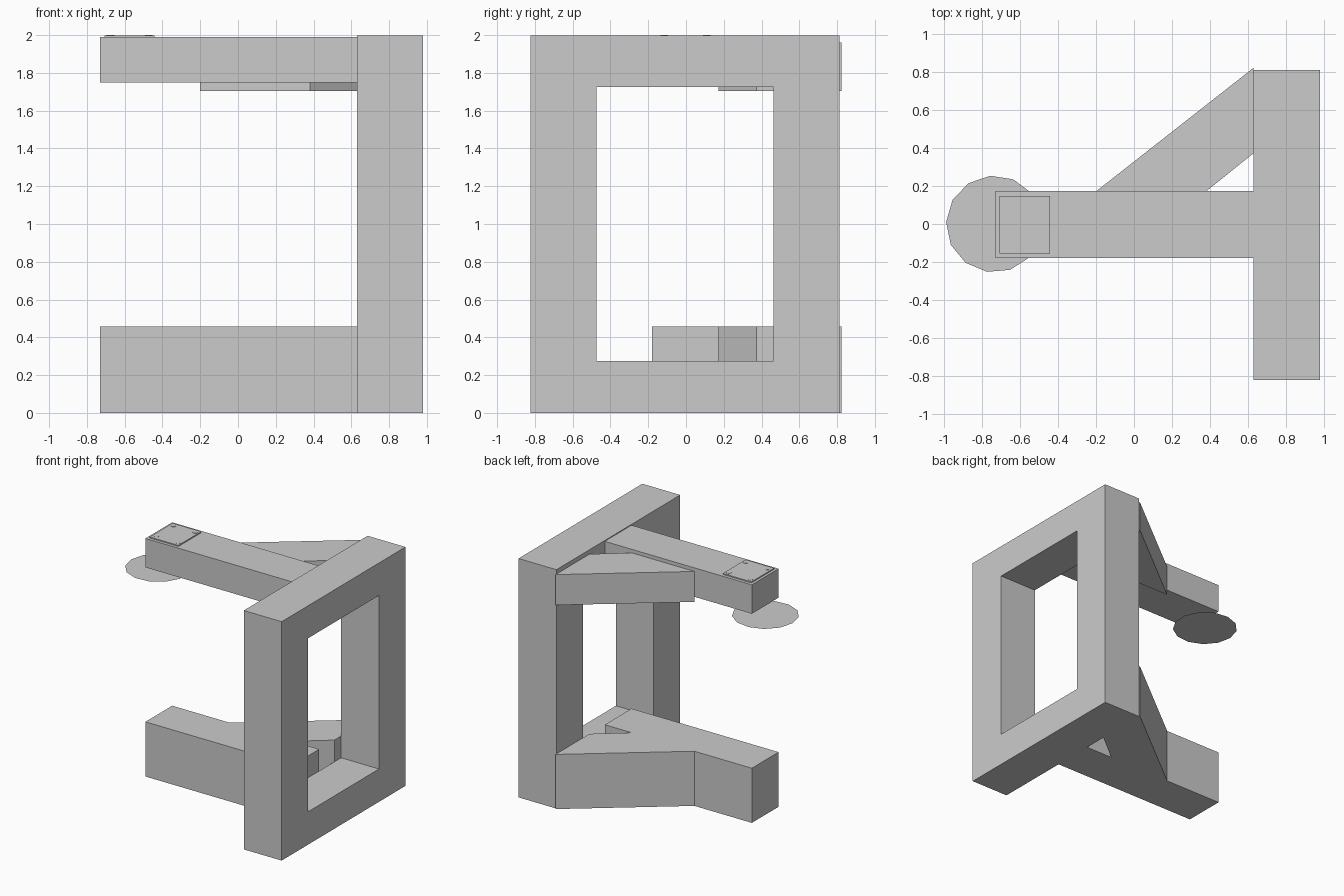
import bpy, bmesh, math
from mathutils import Vector

if "Cube" in bpy.data.objects:
    bpy.data.objects.remove(bpy.data.objects["Cube"])


def finish(name, bm):
    bmesh.ops.recalc_face_normals(bm, faces=bm.faces[:])
    mesh = bpy.data.meshes.new(name)
    bm.to_mesh(mesh)
    bm.free()
    ob = bpy.data.objects.new(name, mesh)
    bpy.context.collection.objects.link(ob)
    return ob


def extrude(bm, faces, offset):
    res = bmesh.ops.extrude_face_region(bm, geom=faces, use_keep_orig=True)
    verts = [g for g in res["geom"] if isinstance(g, bmesh.types.BMVert)]
    bmesh.ops.translate(bm, verts=verts, vec=Vector(offset))


def prism(name, pts, z0, z1):
    bm = bmesh.new()
    face = bm.faces.new([bm.verts.new((x, y, z0)) for x, y in pts])
    if z1 > z0:
        extrude(bm, [face], (0, 0, z1 - z0))
    return finish(name, bm)


def rect(x0, x1, y0, y1):
    return [(x0, y0), (x1, y0), (x1, y1), (x0, y1)]


def ngon(cx, cy, r, n, start=0.0):
    return [(cx + r * math.cos(start + math.tau * i / n),
             cy + r * math.sin(start + math.tau * i / n)) for i in range(n)]


# Upright rectangular frame: a ring of four mitred quads, extruded in x
bm = bmesh.new()
outer = [bm.verts.new((0.63, y, z)) for y, z in rect(-0.823, 0.812, 0, 1.997)]
inner = [bm.verts.new((0.63, y, z)) for y, z in rect(-0.473, 0.462, 0.275, 1.725)]
ring = [bm.faces.new((outer[i], outer[(i + 1) % 4], inner[(i + 1) % 4], inner[i]))
        for i in range(4)]
extrude(bm, ring, (0.35, 0, 0))
finish("upright_frame", bm)

# Horizontal arms and their diagonal braces
arm = rect(-0.73, 0.63, -0.18, 0.173)
brace = [(-0.2, 0.172), (0.38, 0.172), (0.63, 0.373), (0.63, 0.823)]
prism("lower_arm", arm, 0, 0.457)
prism("upper_arm", arm, 1.748, 1.99)
prism("lower_brace", brace, 0, 0.457)
prism("upper_brace", brace, 1.705, 1.96)

# Mounting plate with four bolts on the upper arm
prism("mounting_plate", rect(-0.708, -0.443, -0.155, 0.147), 1.99, 1.999)
for i, (x, y) in enumerate(rect(-0.675, -0.473, -0.115, 0.111)):
    prism(f"plate_bolt_{i + 1}", ngon(x, y, 0.02, 12), 1.99, 2.001)

# Thin flat disc hanging below the arm tip
prism("flat_disc", ngon(-0.735, 0, 0.255, 13, math.radians(178)), 1.675, 1.675)
